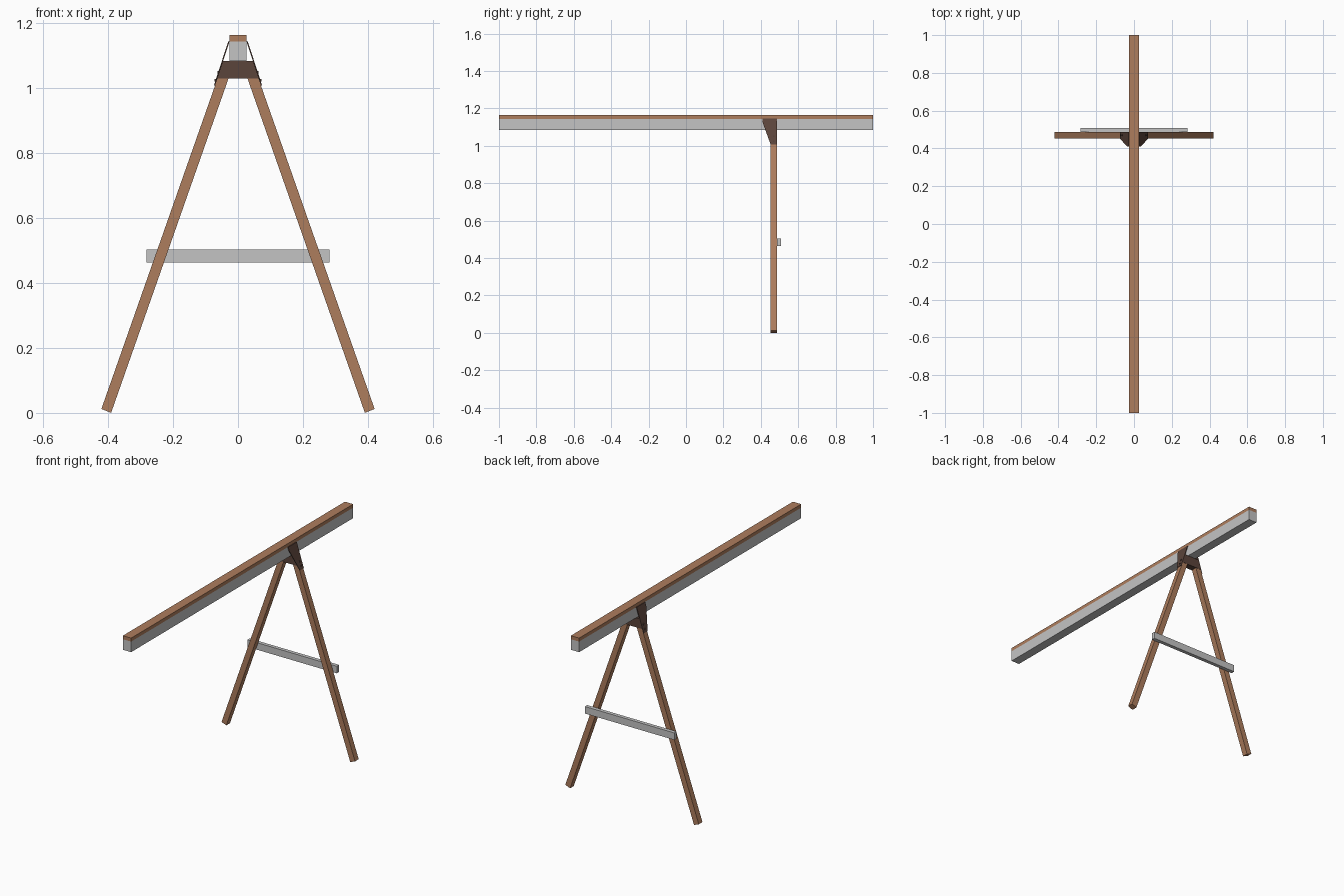
import bpy, bmesh
from mathutils import Vector

if "Cube" in bpy.data.objects:
    bpy.data.objects.remove(bpy.data.objects["Cube"])


def material(name, rgb):
    m = bpy.data.materials.new(name)
    m.diffuse_color = (*rgb, 1)
    m.use_nodes = True
    m.node_tree.nodes["Principled BSDF"].inputs["Base Color"].default_value = m.diffuse_color
    return m


WOOD = material("brown wood", (0.42, 0.205, 0.11))
METAL = material("light grey", (0.55, 0.55, 0.55))
DARK = material("dark brown bracket", (0.105, 0.058, 0.043))


def prism(name, mat, points, offset):
    """Extrude a planar outline along an offset vector."""
    bm = bmesh.new()
    face = bm.faces.new([bm.verts.new(p) for p in points])
    new = bmesh.ops.extrude_face_region(bm, geom=[face])["geom"]
    verts = [v for v in new if isinstance(v, bmesh.types.BMVert)]
    bmesh.ops.translate(bm, vec=Vector(offset), verts=verts)
    bmesh.ops.recalc_face_normals(bm, faces=bm.faces)
    mesh = bpy.data.meshes.new(name)
    bm.to_mesh(mesh)
    bm.free()
    mesh.materials.append(mat)
    ob = bpy.data.objects.new(name, mesh)
    bpy.context.collection.objects.link(ob)
    return ob


def box(name, mat, x, y, z):
    outline = [(x[0], y[0], z[0]), (x[1], y[0], z[0]),
               (x[1], y[0], z[1]), (x[0], y[0], z[1])]
    return prism(name, mat, outline, (0, y[1] - y[0], 0))


# Long beam with its wooden cap
box("beam", METAL, (-0.026, 0.026), (-1, 1), (1.084, 1.144))
box("beam_cap", WOOD, (-0.026, 0.026), (-1, 1), (1.144, 1.164))

# Cross brace on the back of the legs
box("cross_brace", METAL, (-0.282, 0.282), (0.487, 0.508), (0.464, 0.504))

# Bracket web under the beam
web = [(-0.064, 0.45, 1.03), (0.064, 0.45, 1.03),
       (0.047, 0.45, 1.084), (-0.047, 0.45, 1.084)]
prism("bracket_web", DARK, web, (0, 0.037, 0))

for side, s in (("left", -1), ("right", 1)):
    # Splayed leg, square cut at both ends
    leg = [(0.391, 0.0), (0.421, 0.012), (0.059, 1.042), (0.029, 1.031)]
    prism(side + "_leg", WOOD, [(s * x, 0.453, z) for x, z in leg], (0, 0.033, 0))

    # Tapered bracket cheek leaning along the leg
    cheek = [(0.41, 1.145), (0.487, 1.145), (0.487, 1.008),
             (0.452, 1.008), (0.41, 1.125)]
    pts = [(s * (0.026 + (1.145 - z) * 0.325), y, z) for y, z in cheek]
    prism(side + "_bracket_cheek", DARK, pts, (s * 0.004, 0, 0))

    # Small screw heads on the cheek
    for i, z in enumerate((1.05, 1.025)):
        x = 0.03 + (1.145 - z) * 0.325
        box(f"{side}_screw_{i + 1}", DARK, sorted((s * (x - 0.002), s * (x + 0.003))),
            (0.466, 0.474), (z - 0.004, z + 0.004))
